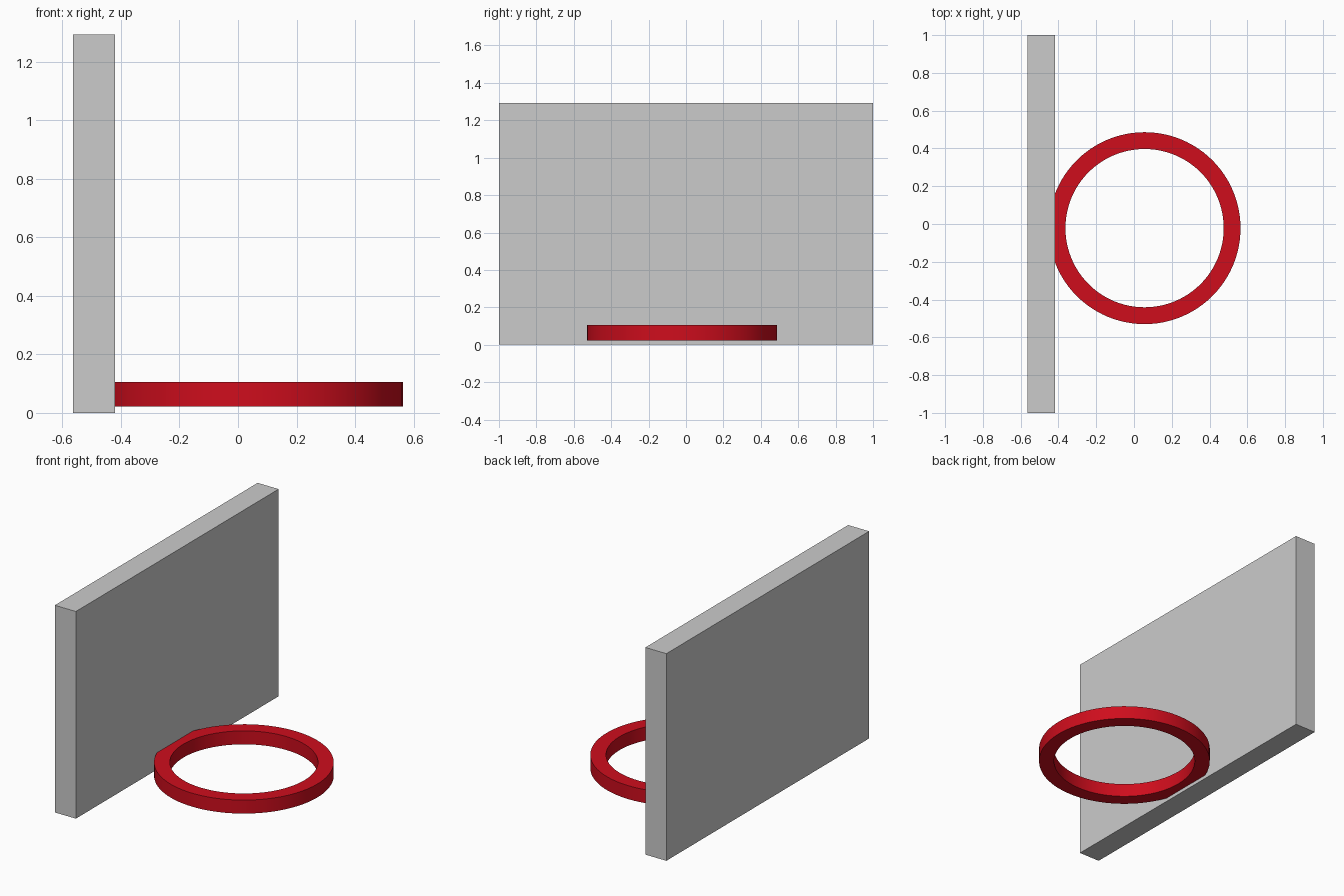
import bpy
import bmesh
from math import radians

if "Cube" in bpy.data.objects:
    bpy.data.objects.remove(bpy.data.objects["Cube"])


def add_object(name, bm, colour=None):
    bmesh.ops.recalc_face_normals(bm, faces=bm.faces)
    mesh = bpy.data.meshes.new(name)
    bm.to_mesh(mesh)
    bm.free()
    obj = bpy.data.objects.new(name, mesh)
    bpy.context.collection.objects.link(obj)
    if colour:
        mat = bpy.data.materials.new(name + "_paint")
        mat.diffuse_color = colour
        mat.use_nodes = True
        mat.node_tree.nodes["Principled BSDF"].inputs["Base Color"].default_value = mat.diffuse_color
        mesh.materials.append(mat)
    return obj


# Upright backboard
bm = bmesh.new()
bmesh.ops.create_cube(bm, size=1)
bmesh.ops.scale(bm, vec=(0.145, 2.0, 1.293), verts=bm.verts)
bmesh.ops.translate(bm, vec=(-0.492, 0, 0.6465), verts=bm.verts)
add_object("backboard", bm)

# Hoop: rectangular section spun around a vertical axis, rear edge set into the board
INNER, OUTER, LOW, HIGH = 0.419, 0.508, 0.022, 0.106
bm = bmesh.new()
corners = [bm.verts.new((r, 0, z)) for r, z in
           ((INNER, LOW), (OUTER, LOW), (OUTER, HIGH), (INNER, HIGH))]
edges = [bm.edges.new((corners[i], corners[(i + 1) % 4])) for i in range(4)]
bmesh.ops.spin(bm, geom=corners + edges, cent=(0, 0, 0), axis=(0, 0, 1),
               angle=radians(360), steps=96, use_merge=True)
bmesh.ops.remove_doubles(bm, verts=bm.verts, dist=0.0001)
hoop = add_object("hoop", bm, (0.62, 0.004, 0.012, 1))
hoop.location = (0.056, -0.022, 0)

bpy.context.view_layer.objects.active = hoop
hoop.select_set(True)
bpy.ops.object.shade_smooth_by_angle(angle=radians(30))
